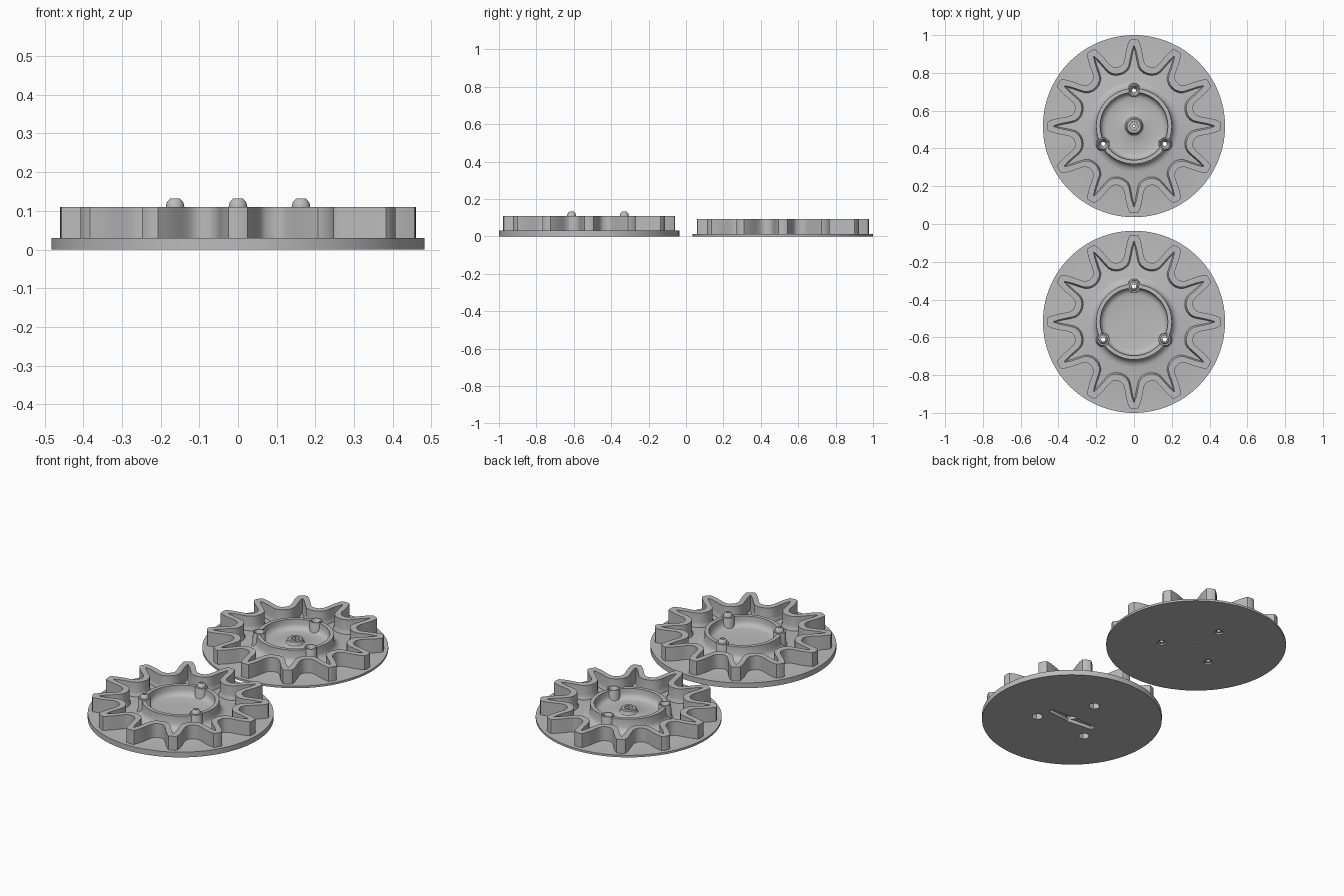
import bpy, bmesh, math

if "Cube" in bpy.data.objects:
    bpy.data.objects.remove(bpy.data.objects["Cube"])

grey = bpy.data.materials.new("grey_plastic")
grey.diffuse_color = (0.5, 0.5, 0.5, 1)
grey.use_nodes = True
grey.node_tree.nodes["Principled BSDF"].inputs["Base Color"].default_value = grey.diffuse_color
RADIUS, CENTRE, PIN_R = 0.482, 0.518, 0.188


def finish(name, bm, loc):
    bmesh.ops.remove_doubles(bm, verts=bm.verts, dist=1e-5)
    bmesh.ops.recalc_face_normals(bm, faces=bm.faces)
    me = bpy.data.meshes.new(name)
    bm.to_mesh(me)
    bm.free()
    ob = bpy.data.objects.new(name, me)
    ob.location = loc
    me.materials.append(grey)
    bpy.context.collection.objects.link(ob)
    return ob


def skin(name, loops, loc, caps=False, ring=False):
    """Join equal-length loops of points with quads."""
    bm = bmesh.new()
    rows = [[bm.verts.new(p) for p in lp] for lp in loops]
    pairs = list(zip(rows, rows[1:]))
    if ring:
        pairs.append((rows[-1], rows[0]))
    for a, b in pairs:
        n = len(a)
        for i in range(n):
            j = (i + 1) % n
            bm.faces.new((a[i], a[j], b[j], b[i]))
    if caps:
        bm.faces.new(rows[0])
        bm.faces.new(rows[-1])
    return finish(name, bm, loc)


def revolve(name, profile, loc, seg=32):
    """Closed solid from (r, z) points, open ends capped."""
    loops = [[(r * math.cos(2 * math.pi * i / seg), r * math.sin(2 * math.pi * i / seg), z)
              for i in range(seg)] for r, z in profile]
    return skin(name, loops, loc, caps=True)


def cut(ob, cutters):
    bpy.context.view_layer.objects.active = ob
    for c in cutters:
        m = ob.modifiers.new("cut", 'BOOLEAN')
        m.operation, m.solver, m.object = 'DIFFERENCE', 'EXACT', c
        bpy.ops.object.modifier_apply(modifier=m.name)


def smooth(ob):
    bpy.ops.object.select_all(action='DESELECT')
    ob.select_set(True)
    bpy.context.view_layer.objects.active = ob
    bpy.ops.object.shade_smooth_by_angle(angle=math.radians(32))


# Half-tooth outlines: (distance from centre, half width)
OUTER = [(0.46, 0), (0.459, 0.015), (0.456, 0.024), (0.43, 0.034), (0.40, 0.042), (0.37, 0.047),
         (0.345, 0.052), (0.328, 0.06), (0.317, 0.072), (0.314, 0.084)]
INNER = [(0.428, 0), (0.415, 0.005), (0.40, 0.010), (0.38, 0.015), (0.36, 0.019), (0.34, 0.023),
         (0.318, 0.028), (0.301, 0.038), (0.286, 0.056), (0.279, 0.0747)]


def gear_loop(f, z):
    """Twelve teeth; f blends from the outer (0) to the inner (1) outline."""
    half = [(a[0] + (b[0] - a[0]) * f, a[1] + (b[1] - a[1]) * f) for a, b in zip(OUTER, INNER)]
    tooth = [(x, -y) for x, y in half[:0:-1]] + half[:-1]
    out = []
    for k in range(12):
        c, s = math.cos(k * math.pi / 6), math.sin(k * math.pi / 6)
        out += [(x * c - y * s, x * s + y * c, z) for x, y in tooth]
    return out


def half_wheel(side, y, t, top, floor, domed):
    loc = (0, y, 0)
    parts, cutters = [], []

    # Hollow toothed wall with a flared inner foot
    wall = skin(side + "_toothed_wall",
                [gear_loop(0, t - 0.004), gear_loop(0, top), gear_loop(1, top),
                 gear_loop(1, t + 0.025), gear_loop(1.06, t + 0.011),
                 gear_loop(1.22, t), gear_loop(1.22, t - 0.004)], loc, ring=True)
    parts.append(wall)

    # Flange disc with a filleted cup ring
    rim = top - 0.005
    prof = [(RADIUS, 0), (RADIUS, t), (0.24, t), (0.222, t + 0.005), (0.208, t + 0.016),
            (0.201, t + 0.032), (0.2, rim), (0.179, rim), (0.178, floor + 0.028),
            (0.172, floor + 0.013), (0.161, floor + 0.004), (0.145, floor)]
    if not domed:  # centre hub
        prof += [(0.06, floor), (0.048, floor + 0.006), (0.042, floor + 0.016),
                 (0.041, floor + 0.026), (0.036, floor + 0.03)]
    else:
        prof += [(0.05, floor)]
    disc = revolve(side + "_flange_and_cup", prof, loc, 128)
    parts.append(disc)

    # Centre cutters: horn slot underneath, or hex socket and axle hole
    if domed:
        out = [(0.03 * math.cos(a), 0.03 * math.sin(a)) for a in
               [math.radians(d) for d in range(60, 121, 10)]]
        end = [(-0.145, 0.015), (-0.15, 0.008), (-0.15, -0.008), (-0.145, -0.015)]
        out = out + end + [(-x, -yy) for x, yy in out] + [(-x, -yy) for x, yy in end]
        cutters.append(skin("slot_cutter", [[(a, b, z) for a, b in out] for z in (-0.02, 0.02)],
                            loc, caps=True))
        cutters.append(revolve("hub_cutter", [(0.029, -0.02), (0.029, 0.035)], loc))
    else:
        cutters.append(revolve("hex_cutter", [(0.024, 0.03), (0.024, 0.1)], loc, 6))
        cutters.append(revolve("axle_cutter", [(0.007, -0.02), (0.007, 0.06)], loc, 16))

    # Three screw bosses on the cup ring
    for k in range(3):
        a = math.radians(90 + 120 * k)
        p = (PIN_R * math.cos(a), y + PIN_R * math.sin(a), 0)
        prof = [(0.04, t - 0.004), (0.04, t + 0.003), (0.034, t + 0.02), (0.033, top - 0.002)]
        if domed:
            prof += [(0.032, top), (0.024, top)]
            prof += [(0.024 * math.cos(math.radians(d)), top + 0.025 * math.sin(math.radians(d)))
                     for d in (15, 30, 45, 60, 72)]
        else:
            prof += [(0.032, top), (0.01, top)]
        boss = revolve(f"{side}_screw_boss_{k + 1}", prof, p)
        holes = [revolve("screw_cutter", [(0.011, -0.02), (0.011, 0.2)], p, 24)]
        if domed:
            holes.append(revolve("nut_cutter", [(0.031, -0.02), (0.031, 0.04)], p, 6))
        else:
            holes.append(revolve("seat_cutter", [(0.011, top - 0.03), (0.026, top), (0.03, top + 0.02)], p, 24))
            holes.append(revolve("head_cutter", [(0.024, -0.02), (0.024, 0.008)], p, 24))
        cut(boss, holes)
        cutters += holes
        parts.append(boss)

    cut(disc, cutters)
    for c in cutters:
        bpy.data.objects.remove(c)
    for ob in parts:
        smooth(ob)


half_wheel("front", -CENTRE, 0.03, 0.11, 0.05, True)
half_wheel("back", CENTRE, 0.012, 0.092, 0.032, False)
